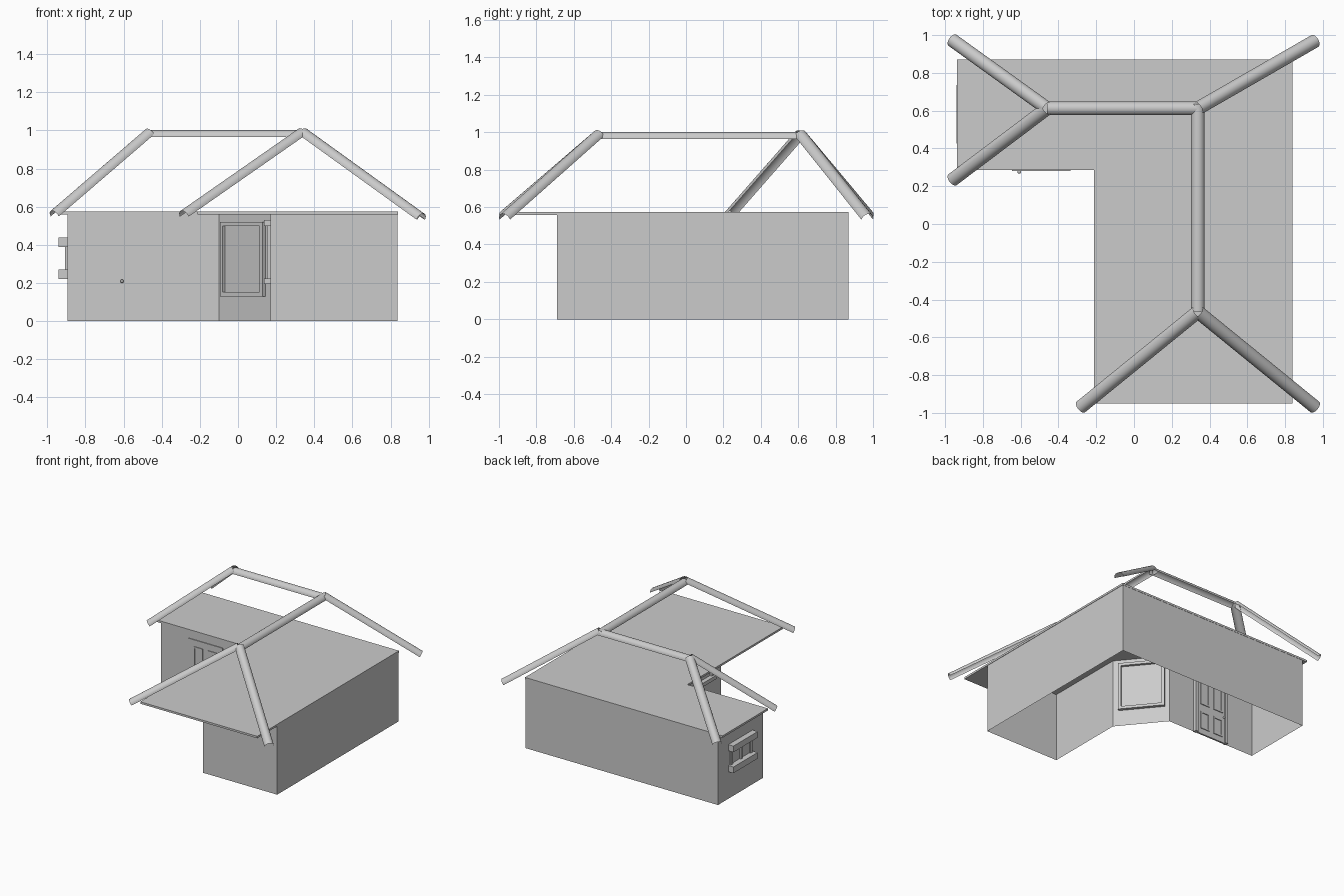
import bpy, bmesh, math
from mathutils import Vector, Matrix

if "Cube" in bpy.data.objects:
    bpy.data.objects.remove(bpy.data.objects["Cube"])

WALL_TOP = 0.57


def finish(name, bm):
    me = bpy.data.meshes.new(name)
    bm.to_mesh(me)
    bm.free()
    ob = bpy.data.objects.new(name, me)
    bpy.context.collection.objects.link(ob)
    return ob


def add_box(bm, m, lo, hi):
    """Box in a wall's local frame: x along wall, y outward, z up."""
    lo, hi = Vector(lo), Vector(hi)
    s = hi - lo
    mat = m @ Matrix.Translation((lo + hi) / 2) @ Matrix.Diagonal((*s, 1))
    bmesh.ops.create_cube(bm, size=1, matrix=mat)


def wall_frame(p, q):
    """Local frame centred between p and q, outward on the right of p->q."""
    x = Vector((q[0] - p[0], q[1] - p[1], 0)).normalized()
    y = Vector((x.y, -x.x, 0))
    m = Matrix((x, y, Vector((0, 0, 1)))).transposed().to_4x4()
    m.translation = Vector(((p[0] + q[0]) / 2, (p[1] + q[1]) / 2, 0))
    return m


def add_rim(bm, m, x0, x1, z0, z1, w, y0, y1):
    """Four bars around a rectangle."""
    add_box(bm, m, (x0, y0, z0), (x0 + w, y1, z1))
    add_box(bm, m, (x1 - w, y0, z0), (x1, y1, z1))
    add_box(bm, m, (x0 + w, y0, z0), (x1 - w, y1, z0 + w))
    add_box(bm, m, (x0 + w, y0, z1 - w), (x1 - w, y1, z1))


# Walls: open-bottomed L with an angled inner corner
plan = [(-0.895, 0.868), (-0.895, 0.287), (-0.10, 0.287), (0.17, -0.04),
        (0.17, -0.69), (0.835, -0.69), (0.835, 0.868)]
bm = bmesh.new()
low = [bm.verts.new((x, y, 0)) for x, y in plan]
top = [bm.verts.new((x, y, WALL_TOP)) for x, y in plan]
for i in range(len(plan)):
    j = (i + 1) % len(plan)
    bm.faces.new((low[i], low[j], top[j], top[i]))
finish("walls", bm)

# Flat L-shaped ceiling slab with porch overhang
bm = bmesh.new()
outline = [(-0.937, 0.87), (-0.937, 0.287), (-0.213, 0.287),
           (-0.213, -0.95), (0.838, -0.95), (0.838, 0.87)]
f = bm.faces.new([bm.verts.new((x, y, 0.558)) for x, y in outline])
ext = bmesh.ops.extrude_face_region(bm, geom=[f], use_keep_orig=True)
bmesh.ops.translate(bm, vec=(0, 0, 0.016),
                    verts=[v for v in ext["geom"] if isinstance(v, bmesh.types.BMVert)])
bmesh.ops.recalc_face_normals(bm, faces=bm.faces)
finish("ceiling", bm)


# Half-round ridge and hip caps
def cap(name, a, b, r=0.036, n=12):
    a, b = Vector(a), Vector(b)
    d = (b - a).normalized()
    side = d.cross(Vector((0, 0, 1))).normalized()
    up = side.cross(d)
    bm = bmesh.new()
    rows = []
    for i in range(n + 1):
        t = math.pi * i / n
        o = side * math.cos(t) * r + up * math.sin(t) * r
        rows.append((bm.verts.new(a + o), bm.verts.new(b + o)))
    for (p, q), (s, u) in zip(rows, rows[1:]):
        bm.faces.new((p, q, u, s))
    ob = finish(name, bm)
    for poly in ob.data.polygons:
        poly.use_smooth = True


RZ = 0.965
west, corner, south = (-0.46, 0.612, RZ), (0.338, 0.612, RZ), (0.338, -0.465, RZ)
cap("ridge_cap_side", west, corner)
cap("ridge_cap_main", (0.338, 0.635, RZ), south)
hips = [(west, (-0.96, 0.972, 0.55)), (west, (-0.96, 0.235, 0.55)),
        (corner, (0.958, 0.969, 0.533)),
        (south, (-0.282, -0.969, 0.548)), (south, (0.958, -0.969, 0.533))]
for a, b in hips:
    a = Vector(a) + Vector((0, 0, 0.015))
    cap("hip_cap", a, b)

# Panelled front door, visible from both sides
m = wall_frame(plan[1], plan[2])
m.translation = Vector((-0.49, 0.287, 0))
bm = bmesh.new()
add_box(bm, m, (-0.13, -0.012, 0.0), (0.13, 0.002, 0.48))
for x0, x1 in ((-0.11, -0.025), (0.015, 0.10)):
    for z0, z1 in ((0.045, 0.19), (0.25, 0.45)):
        add_rim(bm, m, x0, x1, z0, z1, 0.012, -0.018, 0.007)
finish("door", bm)
bm = bmesh.new()
for s in (-1, 1):
    x0, x1 = sorted((s * 0.13, s * 0.155))
    add_box(bm, m, (x0, -0.025, 0), (x1, 0.006, 0.505))
add_box(bm, m, (-0.13, -0.025, 0.48), (0.13, 0.006, 0.505))
finish("door_casing", bm)
bm = bmesh.new()
for y in (0.012, -0.025):
    bmesh.ops.create_uvsphere(bm, u_segments=12, v_segments=8, radius=0.009,
                              matrix=m @ Matrix.Translation((-0.118, y, 0.21)))
finish("door_knob", bm)

# Large window in the angled corner wall
m = wall_frame(plan[2], plan[3])
bm = bmesh.new()
add_rim(bm, m, -0.18, 0.17, 0.13, 0.52, 0.022, -0.025, 0.02)
finish("corner_window_frame", bm)
bm = bmesh.new()
add_box(bm, m, (-0.158, -0.004, 0.152), (0.148, 0.004, 0.498))
finish("corner_window_pane", bm)


# Side windows with a deep head and sill
def ledge_window(name, m, half, z0, z1, bar, depth, mid):
    bm = bmesh.new()
    for a in (z0, z1 - bar):
        add_box(bm, m, (-half, 0, a), (half, depth, a + bar))
    for x in (-half + 0.03, 0, half - 0.03):
        add_box(bm, m, (x - 0.01, 0, z0 + bar), (x + 0.01, mid, z1 - bar))
    finish(name, bm)


m = wall_frame(plan[0], plan[1])
m.translation.y = 0.58
ledge_window("end_window", m, 0.155, 0.22, 0.44, 0.05, 0.046, 0.012)
m = wall_frame(plan[3], plan[4])
m.translation.y = -0.40
ledge_window("porch_window", m, 0.19, 0.195, 0.53, 0.03, 0.035, 0.018)
